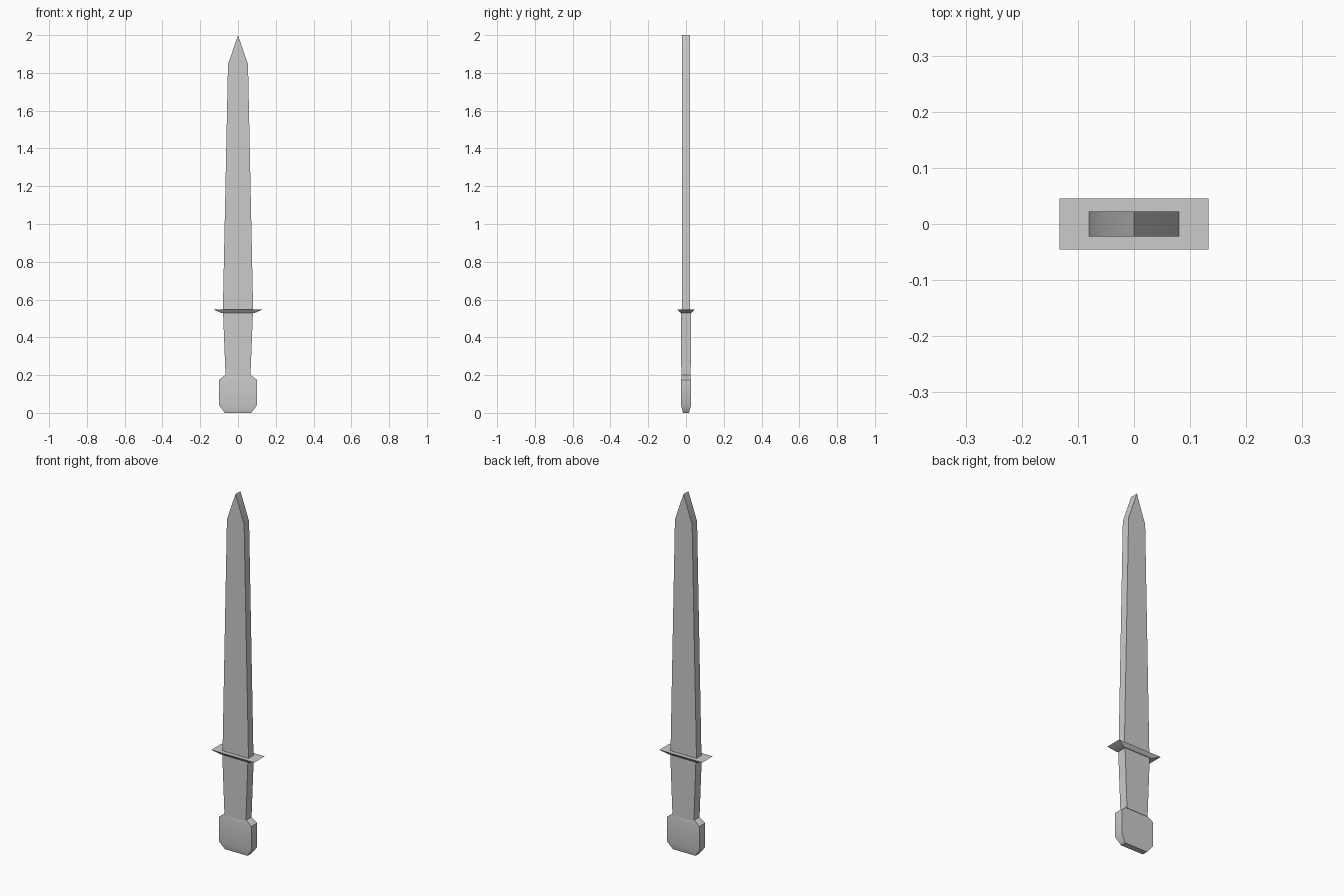
import bpy, bmesh, math

if "Cube" in bpy.data.objects:
    bpy.data.objects.remove(bpy.data.objects["Cube"])


def loft(name, rings):
    """Stack rectangular sections (z, half width x, half depth y) into a solid."""
    bm = bmesh.new()
    loops = [[bm.verts.new((sx * hx, sy * hy, z))
              for sx, sy in ((-1, -1), (1, -1), (1, 1), (-1, 1))]
             for z, hx, hy in rings]
    bm.faces.new(loops[0][::-1])
    bm.faces.new(loops[-1])
    for a, b in zip(loops, loops[1:]):
        for i in range(4):
            j = (i + 1) % 4
            bm.faces.new((a[i], a[j], b[j], b[i]))
    # collapse zero-width sections into a ridge
    bmesh.ops.remove_doubles(bm, verts=bm.verts, dist=1e-5)
    bmesh.ops.recalc_face_normals(bm, faces=bm.faces)
    mesh = bpy.data.meshes.new(name)
    bm.to_mesh(mesh)
    bm.free()
    obj = bpy.data.objects.new(name, mesh)
    bpy.context.collection.objects.link(obj)
    bpy.ops.object.select_all(action='DESELECT')
    obj.select_set(True)
    bpy.context.view_layer.objects.active = obj
    bpy.ops.object.shade_smooth_by_angle(angle=math.radians(45))
    return obj


# Blade: tapering slab ending in a chisel-like point
loft("blade", [(0.545, 0.08, 0.022), (1.845, 0.053, 0.022), (2.0, 0.0, 0.022)])

# Guard: thin plate, flared towards the blade
loft("guard", [(0.53, 0.09, 0.03), (0.548, 0.133, 0.0455)])

# Grip: narrows towards the pommel
loft("grip", [(0.195, 0.066, 0.025), (0.532, 0.079, 0.026)])

# Pommel: wide block with chamfered top and bottom
loft("pommel", [(0.0, 0.07, 0.016), (0.04, 0.1, 0.026),
                (0.175, 0.1, 0.026), (0.2, 0.068, 0.022)])
